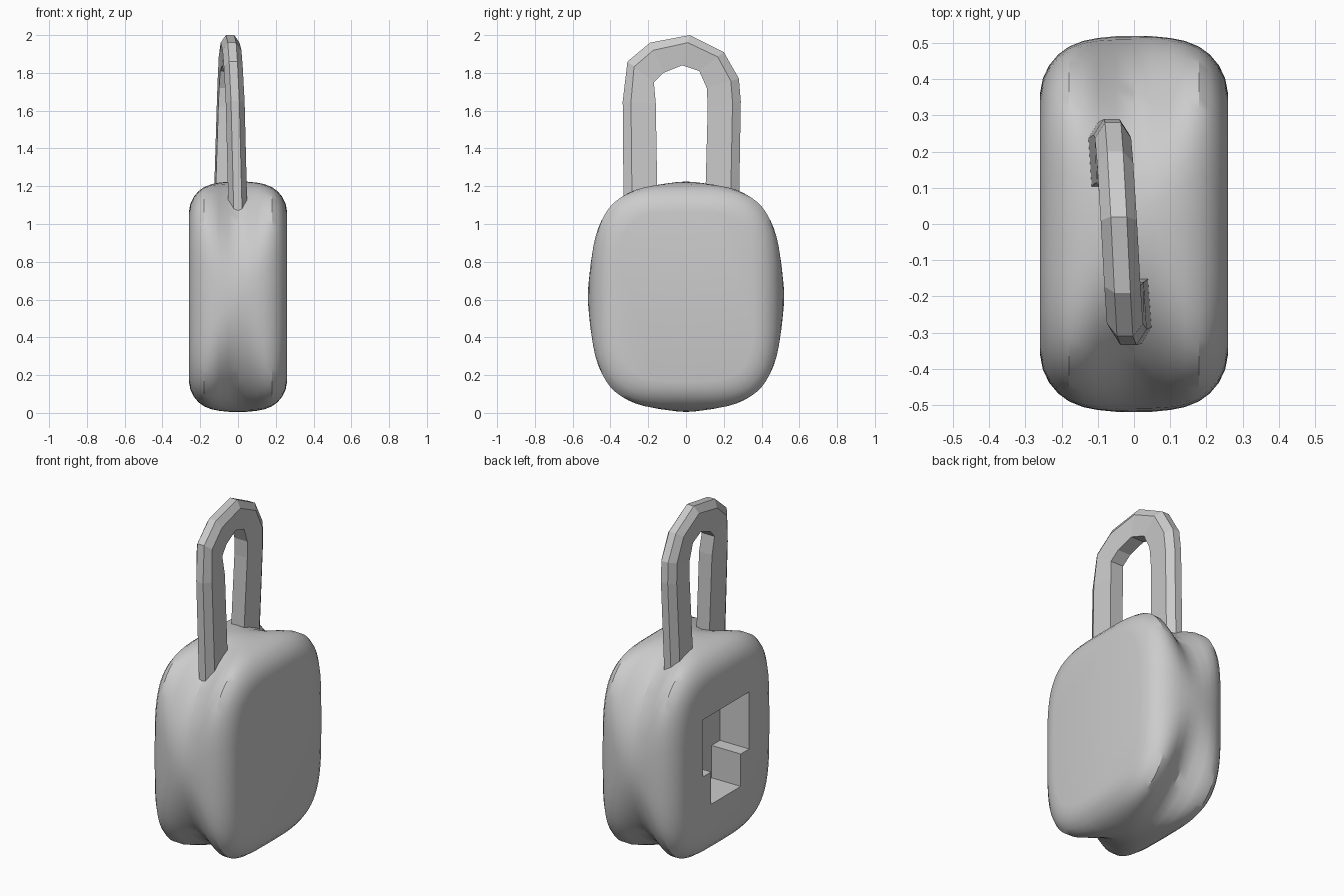
import bpy, bmesh, math
from mathutils import Vector

if "Cube" in bpy.data.objects:
    bpy.data.objects.remove(bpy.data.objects["Cube"])


def make_object(name, bm):
    bmesh.ops.recalc_face_normals(bm, faces=bm.faces)
    mesh = bpy.data.meshes.new(name)
    bm.to_mesh(mesh)
    bm.free()
    obj = bpy.data.objects.new(name, mesh)
    bpy.context.collection.objects.link(obj)
    return obj


def loft(name, rings):
    """Skin closed rings of equal point count and cap both ends."""
    bm = bmesh.new()
    vr = [[bm.verts.new(p) for p in ring] for ring in rings]
    n = len(vr[0])
    for a, b in zip(vr, vr[1:]):
        for i in range(n):
            j = (i + 1) % n
            bm.faces.new((a[i], a[j], b[j], b[i]))
    bm.faces.new(vr[0])
    bm.faces.new(vr[-1])
    return make_object(name, bm)


def activate(obj):
    bpy.ops.object.select_all(action='DESELECT')
    obj.select_set(True)
    bpy.context.view_layer.objects.active = obj


# Body: rings across x, nearly oval in the middle and squarer at the flat faces
CENTRE_Z, HALF_Y, HALF_Z, SEGMENTS = 0.615, 0.52, 0.61, 64


def body_ring(x, inset, power):
    ring = []
    for i in range(SEGMENTS):
        t = 2 * math.pi * i / SEGMENTS
        c, s = math.cos(t), math.sin(t)
        y = (HALF_Y - inset) * math.copysign(abs(c) ** (2 / power), c)
        z = (HALF_Z - inset) * math.copysign(abs(s) ** (2 / power), s)
        ring.append((x, y, CENTRE_Z + z))
    return ring


# half profile: x, inset from the outline, squareness
half = [(0, 0, 1.9), (0.05, 0.001, 2.05), (0.10, 0.006, 2.5), (0.14, 0.014, 3.0),
        (0.18, 0.030, 3.5), (0.21, 0.052, 3.7), (0.235, 0.082, 3.8),
        (0.252, 0.118, 3.8), (0.26, 0.16, 3.8)]
profile = [(-x, o, p) for x, o, p in reversed(half[1:])] + half
body = loft("lock_body", [body_ring(*p) for p in profile])

# Keyhole: stepped recess cut into the -x face
outline = [(0.215, 0.87), (-0.215, 0.87), (-0.215, 0.535), (-0.137, 0.535),
           (-0.137, 0.345), (0.137, 0.345), (0.137, 0.535), (0.215, 0.535)]
cutter = loft("keyhole_cutter", [[(x, y, z) for y, z in outline] for x in (-0.4, -0.07)])
cutter.hide_render = True
cut = body.modifiers.new("keyhole", 'BOOLEAN')
cut.operation = 'DIFFERENCE'
cut.solver = 'EXACT'
cut.object = cutter
activate(body)
bpy.ops.object.modifier_apply(modifier=cut.name)
bpy.data.objects.remove(cutter)
bpy.ops.object.shade_smooth_by_angle(angle=math.radians(30))

# Shackle: slightly twisted low-poly arch; each row is outer (y, z), inner (y, z), centre x
arch = [((-0.33, 1.05), (-0.15, 1.05), 0.000),
        ((-0.335, 1.65), (-0.16, 1.64), -0.015),
        ((-0.31, 1.86), (-0.17, 1.75), -0.025),
        ((-0.19, 1.96), (-0.12, 1.80), -0.032),
        ((0.02, 2.00), (-0.02, 1.84), -0.042),
        ((0.20, 1.91), (0.07, 1.81), -0.052),
        ((0.28, 1.77), (0.11, 1.72), -0.058),
        ((0.29, 1.65), (0.115, 1.62), -0.062),
        ((0.28, 1.05), (0.10, 1.05), -0.080)]
# six-sided section: fraction from outer to inner edge, x offset
section = [(0, -0.022), (0.25, -0.05), (1, -0.042), (1, 0.042), (0.25, 0.05), (0, 0.022)]
rings = []
for outer, inner, cx in arch:
    ring = []
    for f, dx in section:
        p = Vector(outer).lerp(Vector(inner), f)
        ring.append((cx + dx, p.x, p.y))
    rings.append(ring)
loft("shackle", rings)
